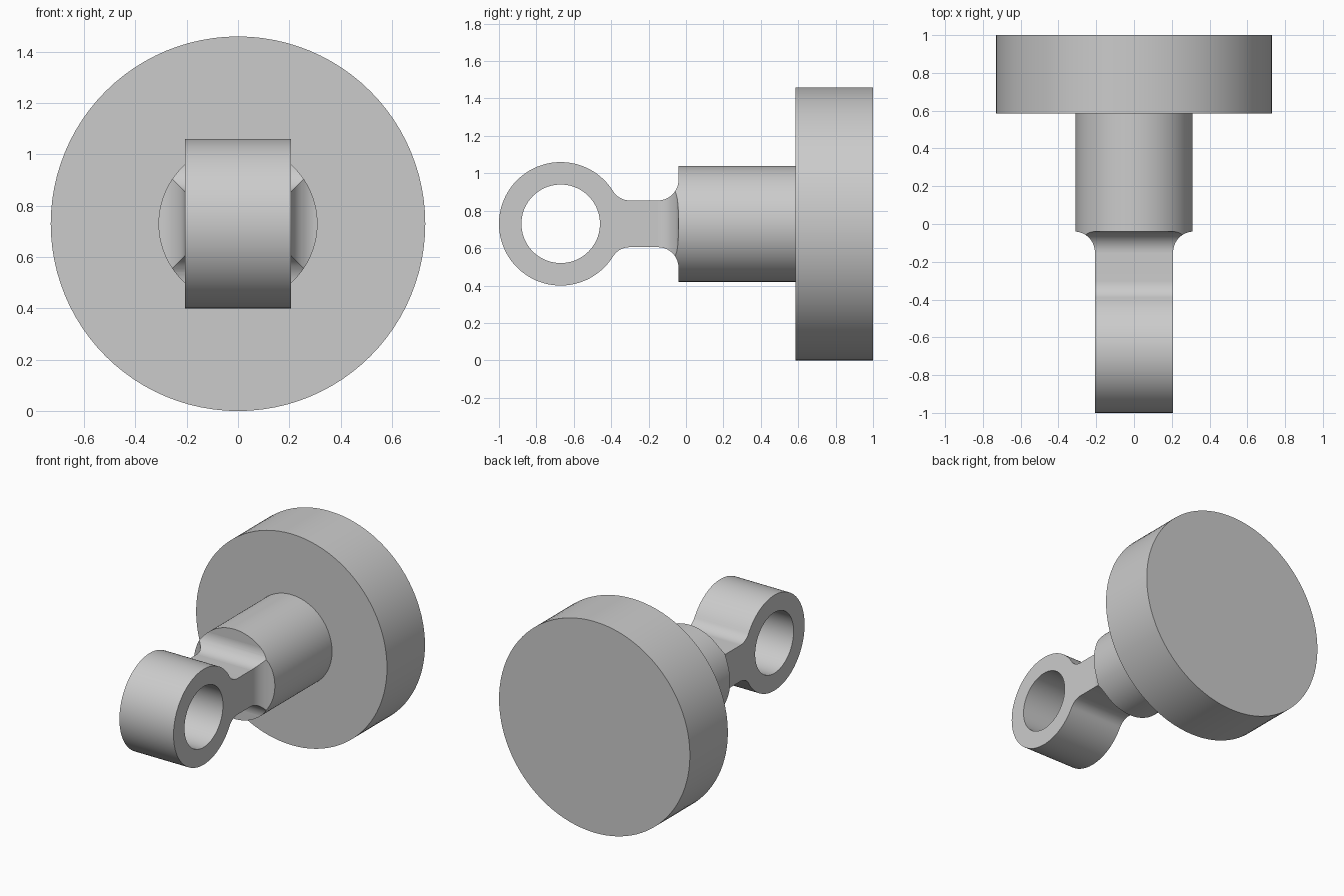
import bpy, bmesh
from math import pi, cos, sin, sqrt, atan2, radians

if "Cube" in bpy.data.objects:
    bpy.data.objects.remove(bpy.data.objects["Cube"])

AXIS_Z = 0.73                    # height of the common axis
HALF_W, HALF_H = 0.207, 0.125    # half width and half height of the neck
EYE_Y, EYE_R, HOLE_R = -0.67, 0.33, 0.21
SHAFT_R, SHAFT_Y = 0.31, -0.04
FILLET = 0.11

grey = bpy.data.materials.new("plain_grey")
grey.use_nodes = True
COLOUR = (0.6, 0.6, 0.6, 1)
grey.diffuse_color = COLOUR
grey.node_tree.nodes["Principled BSDF"].inputs["Base Color"].default_value = COLOUR


def finish(obj):
    obj.data.materials.clear()
    obj.data.materials.append(grey)
    bpy.ops.object.select_all(action='DESELECT')
    obj.select_set(True)
    bpy.context.view_layer.objects.active = obj
    bpy.ops.object.shade_smooth_by_angle(angle=radians(25))


def cylinder(name, radius, y0, y1):
    bpy.ops.mesh.primitive_cylinder_add(
        vertices=96, radius=radius, depth=y1 - y0,
        location=(0, (y0 + y1) / 2, AXIS_Z), rotation=(pi / 2, 0, 0))
    obj = bpy.context.object
    obj.name = name
    return obj


def arc(cx, cy, r, a0, a1, n):
    return [(cx + r * cos(a0 + (a1 - a0) * i / n),
             cy + r * sin(a0 + (a1 - a0) * i / n)) for i in range(n + 1)]


# Round base disc and shaft
finish(cylinder("base_disc", 0.73, 0.585, 1))
finish(cylinder("shaft", SHAFT_R, SHAFT_Y, 0.59))

# Eye and neck: one filled outline with a round hole, given thickness
blend = 0.105
fy = HALF_H + blend
fx = sqrt((EYE_R + blend) ** 2 - fy ** 2)
a = atan2(fy, fx)
end = SHAFT_Y - 0.04 - EYE_Y
outline = (arc(0, 0, EYE_R, a, 2 * pi - a, 80)
           + arc(fx, -fy, blend, pi - a, pi / 2, 12)[1:]
           + [(end, -HALF_H), (end, HALF_H)]
           + arc(fx, fy, blend, -pi / 2, a - pi, 12)[:-1])
hole = arc(0, 0, HOLE_R, 0, 2 * pi, 72)[:-1]
curve = bpy.data.curves.new("eye_outline", 'CURVE')
curve.dimensions = '2D'
curve.fill_mode = 'BOTH'
curve.extrude = HALF_W
for loop in (outline, hole):
    spline = curve.splines.new('POLY')
    spline.points.add(len(loop) - 1)
    for point, (u, v) in zip(spline.points, loop):
        point.co = (u, v, 0, 1)
    spline.use_cyclic_u = True
eye = bpy.data.objects.new("eye_and_neck", curve)
eye.location = (0, EYE_Y, AXIS_Z)
eye.rotation_euler = (pi / 2, 0, pi / 2)
bpy.context.collection.objects.link(eye)
bpy.ops.object.select_all(action='DESELECT')
eye.select_set(True)
bpy.context.view_layer.objects.active = eye
bpy.ops.object.convert(target='MESH')
eye = bpy.context.object
bm = bmesh.new()
bm.from_mesh(eye.data)
bmesh.ops.remove_doubles(bm, verts=bm.verts, dist=0.0005)
bmesh.ops.recalc_face_normals(bm, faces=bm.faces)
bm.to_mesh(eye.data)
bm.free()
finish(eye)

# Flared fillet from the rectangular neck out to the shaft
bm = bmesh.new()
rings = []
steps = 14
for i in range(steps + 1):
    t = pi / 2 * i / steps
    grow = FILLET * (1 - cos(t))
    y = SHAFT_Y - FILLET * (1 - sin(t))
    w, h = HALF_W + grow, HALF_H + grow
    rings.append([bm.verts.new((sx * w, y, AXIS_Z + sz * h))
                  for sx, sz in ((-1, -1), (1, -1), (1, 1), (-1, 1))])
for lower, upper in zip(rings, rings[1:]):
    for k in range(4):
        j = (k + 1) % 4
        bm.faces.new((lower[k], lower[j], upper[j], upper[k]))
bm.faces.new(rings[0])
bm.faces.new(rings[-1])
bmesh.ops.recalc_face_normals(bm, faces=bm.faces)
mesh = bpy.data.meshes.new("neck_flare")
bm.to_mesh(mesh)
bm.free()
flare = bpy.data.objects.new("neck_flare", mesh)
bpy.context.collection.objects.link(flare)

# Trim the flare to the shaft's round section
trim = cylinder("flare_trim", SHAFT_R, -0.4, 0.2)
trim.hide_render = True
mod = flare.modifiers.new("trim", 'BOOLEAN')
mod.operation = 'INTERSECT'
mod.solver = 'EXACT'
mod.object = trim
bpy.context.view_layer.objects.active = flare
bpy.ops.object.modifier_apply(modifier="trim")
bpy.data.objects.remove(trim)
finish(flare)
